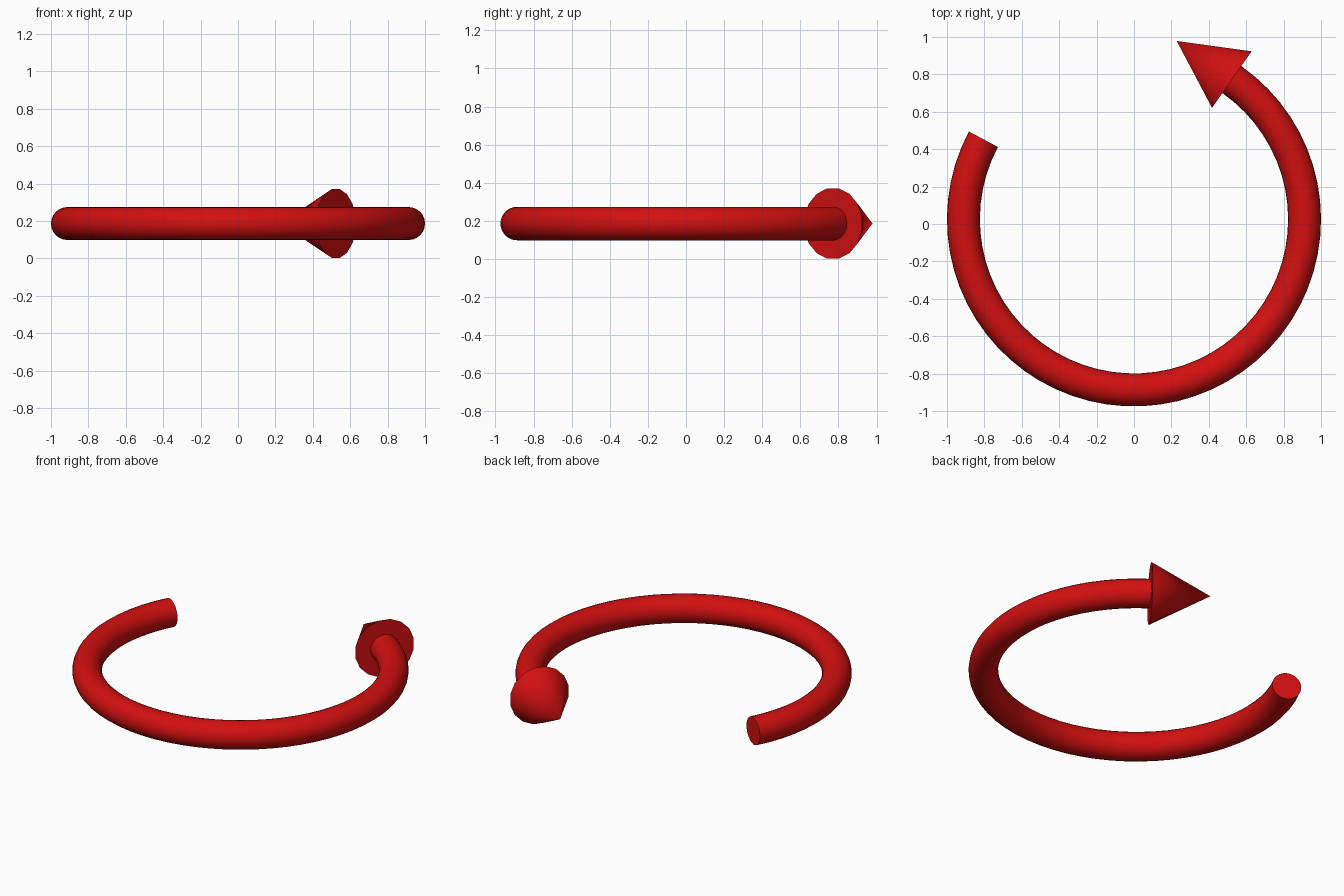
import bpy, bmesh, math
from mathutils import Matrix, Vector

old = bpy.data.objects.get("Cube")
if old:
    bpy.data.objects.remove(old, do_unlink=True)

CENTRE = Vector((0, 0.025, 0.186))
RING_R, TUBE_R = 0.912, 0.088
TAIL, HEAD = math.radians(152), math.radians(415)
HEAD_R, HEAD_LEN = 0.188, 0.36

red = bpy.data.materials.new("red")
red.use_nodes = True
red.diffuse_color = (0.65, 0.005, 0.005, 1)
red.node_tree.nodes["Principled BSDF"].inputs["Base Color"].default_value = red.diffuse_color


def finish(bm, name):
    bmesh.ops.recalc_face_normals(bm, faces=bm.faces)
    mesh = bpy.data.meshes.new(name)
    bm.to_mesh(mesh)
    bm.free()
    mesh.materials.append(red)
    obj = bpy.data.objects.new(name, mesh)
    bpy.context.collection.objects.link(obj)
    obj.location = CENTRE
    bpy.ops.object.select_all(action="DESELECT")
    obj.select_set(True)
    bpy.context.view_layer.objects.active = obj
    bpy.ops.object.shade_smooth_by_angle(angle=math.radians(35))
    return obj


# Curved shaft: a disc swept about the vertical axis, closed at both ends
bm = bmesh.new()
place = (Matrix.Rotation(TAIL, 4, "Z") @ Matrix.Translation((RING_R, 0, 0))
         @ Matrix.Rotation(math.pi / 2, 4, "X"))
disc = bmesh.ops.create_circle(bm, segments=24, radius=TUBE_R, cap_ends=True, matrix=place)
start_cap = disc["verts"][0].link_faces[0]
bmesh.ops.spin(bm, geom=[start_cap], axis=(0, 0, 1), cent=(0, 0, 0),
               angle=HEAD - TAIL, steps=48, use_duplicate=False)
# Close the tail if the sweep consumed its cap
open_edges = [e for e in bm.edges if e.is_boundary]
if open_edges:
    bmesh.ops.holes_fill(bm, edges=open_edges, sides=0)
finish(bm, "curved_shaft")

# Arrow head: a cone pointing along the shaft's tangent
bm = bmesh.new()
place = (Matrix.Rotation(HEAD, 4, "Z") @ Matrix.Translation((RING_R, HEAD_LEN / 2, 0))
         @ Matrix.Rotation(-math.pi / 2, 4, "X") @ Matrix.Rotation(math.pi / 16, 4, "Z"))
bmesh.ops.create_cone(bm, cap_ends=True, segments=16, radius1=HEAD_R, radius2=0,
                      depth=HEAD_LEN, matrix=place)
bmesh.ops.remove_doubles(bm, verts=bm.verts, dist=0.0001)
finish(bm, "arrow_head")
